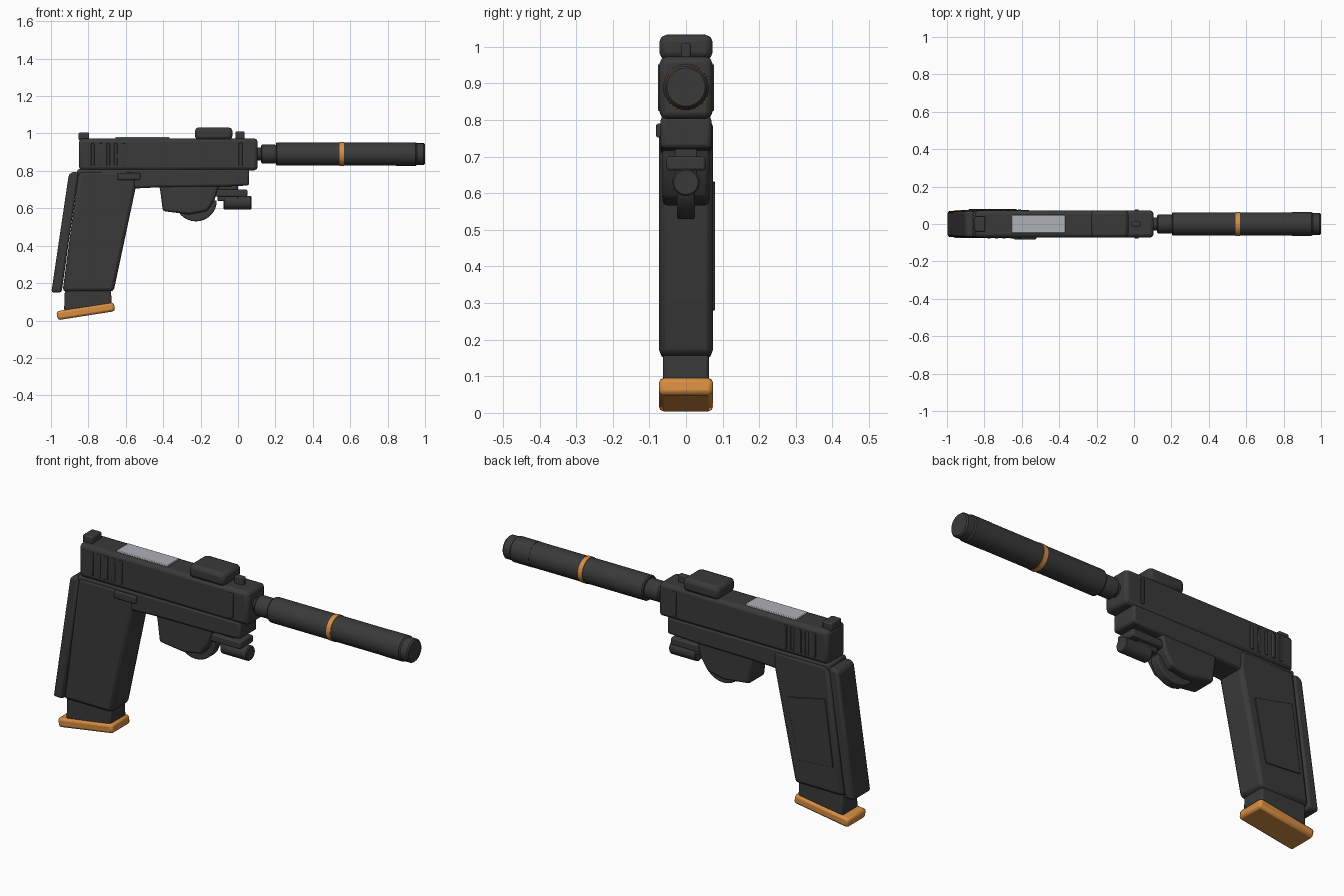
import bpy, bmesh, math

if "Cube" in bpy.data.objects:
    bpy.data.objects.remove(bpy.data.objects["Cube"])


def material(name, rgb):
    m = bpy.data.materials.new(name)
    m.diffuse_color = (*rgb, 1)
    m.use_nodes = True
    m.node_tree.nodes["Principled BSDF"].inputs["Base Color"].default_value = m.diffuse_color
    return m


DARK = material("dark_grey", (0.042, 0.042, 0.042))
ORANGE = material("orange", (0.68, 0.27, 0.055))
SILVER = material("light_grey", (0.42, 0.44, 0.47))


def finish(name, bm, mat, bevel=0.0, segments=2):
    bmesh.ops.recalc_face_normals(bm, faces=bm.faces)
    me = bpy.data.meshes.new(name)
    bm.to_mesh(me)
    bm.free()
    ob = bpy.data.objects.new(name, me)
    bpy.context.collection.objects.link(ob)
    me.materials.append(mat)
    if bevel:
        b = ob.modifiers.new("soft_edges", "BEVEL")
        b.width, b.segments = bevel, segments
        b.limit_method, b.angle_limit = "ANGLE", math.radians(40)
    bpy.ops.object.select_all(action="DESELECT")
    ob.select_set(True)
    bpy.context.view_layer.objects.active = ob
    bpy.ops.object.shade_smooth_by_angle(angle=math.radians(35))
    return ob


def plate(name, pts, y0, y1, mat=DARK, bevel=0.012):
    """Extrude an (x, z) outline from y0 to y1."""
    bm = bmesh.new()
    f = bm.faces.new([bm.verts.new((x, y0, z)) for x, z in pts])
    ext = bmesh.ops.extrude_face_region(bm, geom=[f])["geom"]
    bmesh.ops.translate(bm, vec=(0, y1 - y0, 0),
                        verts=[v for v in ext if isinstance(v, bmesh.types.BMVert)])
    return finish(name, bm, mat, bevel)


def box(name, x0, x1, y0, y1, z0, z1, mat=DARK, bevel=0.012):
    return plate(name, [(x0, z0), (x1, z0), (x1, z1), (x0, z1)], y0, y1, mat, bevel)


def tube(name, profile, z, mat=DARK, sides=40):
    """Closed lathe around the x axis from (x, radius) pairs."""
    bm = bmesh.new()
    rings = []
    for x, r in profile:
        rings.append([bm.verts.new((x, r * math.cos(2 * math.pi * i / sides),
                                    z + r * math.sin(2 * math.pi * i / sides)))
                      for i in range(sides)])
    for a, b in zip(rings, rings[1:]):
        for i in range(sides):
            j = (i + 1) % sides
            bm.faces.new((a[i], a[j], b[j], b[i]))
    bm.faces.new(rings[0])
    bm.faces.new(rings[-1])
    return finish(name, bm, mat)


# Slide with side ribs
box("slide", -0.85, 0.105, -0.072, 0.072, 0.803, 0.973, bevel=0.018)
for side, s in (("near", -1), ("far", 1)):
    lo, hi = sorted((s * 0.06, s * 0.077))
    for i in range(5):
        x = -0.785 + i * 0.041
        box(f"rear_rib_{side}_{i + 1}", x, x + 0.018, lo, hi, 0.828, 0.948, bevel=0.003)
    box(f"front_rib_{side}", 0.004, 0.024, lo, hi, 0.825, 0.952, bevel=0.003)

# Top parts
box("ejection_port", -0.655, -0.367, -0.048, 0.048, 0.968, 0.981, SILVER, 0.003)
box("rear_sight", -0.852, -0.797, -0.04, 0.04, 0.965, 1.005, bevel=0.006)
box("front_sight", -0.014, 0.036, -0.013, 0.013, 0.965, 1.01, bevel=0.005)
box("optic", -0.23, -0.03, -0.073, 0.073, 0.965, 1.033, bevel=0.02)

# Frame and trigger guard
plate("frame", [(-0.86, 0.81), (-0.86, 0.775), (-0.57, 0.705), (-0.42, 0.712),
                (-0.10, 0.715), (0.06, 0.722), (0.06, 0.81)], -0.07, 0.07)
plate("trigger_guard", [(-0.425, 0.74), (-0.415, 0.69), (-0.402, 0.585), (-0.26, 0.567),
                        (-0.165, 0.585), (-0.125, 0.645), (-0.10, 0.74)], -0.064, 0.064)
arc = [(-0.225 + 0.112 * math.cos(a), 0.642 + 0.112 * math.sin(a))
       for a in [math.pi * (1 + i / 16) for i in range(17)]]
plate("round_guard_rib", arc, -0.024, 0.024, bevel=0.005)
box("slide_lever", -0.645, -0.522, -0.082, -0.05, 0.752, 0.79, bevel=0.006)

# Grip
plate("grip", [(-0.852, 0.80), (-0.938, 0.155), (-0.665, 0.155), (-0.545, 0.72),
               (-0.545, 0.80)], -0.074, 0.074, bevel=0.018)
plate("back_strap", [(-0.905, 0.78), (-0.885, 0.793), (-0.852, 0.793), (-0.943, 0.15),
                     (-0.998, 0.15)], -0.07, 0.07, bevel=0.012)
plate("grip_panel", [(-0.84, 0.632), (-0.625, 0.585), (-0.69, 0.28), (-0.885, 0.295)],
      0.07, 0.079, bevel=0.002)

# Magazine
plate("magazine", [(-0.925, 0.18), (-0.93, 0.05), (-0.675, 0.08), (-0.68, 0.18)],
      -0.063, 0.063, bevel=0.01)
plate("magazine_base", [(-0.972, 0.049), (-0.963, 0.002), (-0.657, 0.05), (-0.664, 0.097)],
      -0.074, 0.074, ORANGE, 0.013)

# Lamp under the frame
box("lamp_rail", -0.13, 0.05, -0.053, 0.053, 0.662, 0.70, bevel=0.007)
box("lamp_mount", -0.11, 0.0, -0.03, 0.03, 0.64, 0.73, bevel=0.004)
tube("lamp", [(-0.077, 0.033), (-0.073, 0.037), (0.067, 0.037), (0.072, 0.033)], 0.63)

# Barrel and suppressor
AXIS = 0.89
tube("barrel", [(0.08, 0.034), (0.14, 0.034)], AXIS)
tube("barrel_collar", [(0.122, 0.044), (0.128, 0.05), (0.198, 0.05), (0.215, 0.044)], AXIS)
tube("suppressor", [(0.203, 0.057), (0.209, 0.062), (0.85, 0.062)], AXIS)
tube("suppressor_sleeve", [(0.845, 0.063), (0.95, 0.063), (0.956, 0.058)], AXIS)
tube("suppressor_cap", [(0.95, 0.058), (0.993, 0.058), (1.0, 0.052)], AXIS)
tube("orange_ring", [(0.543, 0.0645), (0.566, 0.0645)], AXIS, ORANGE)
